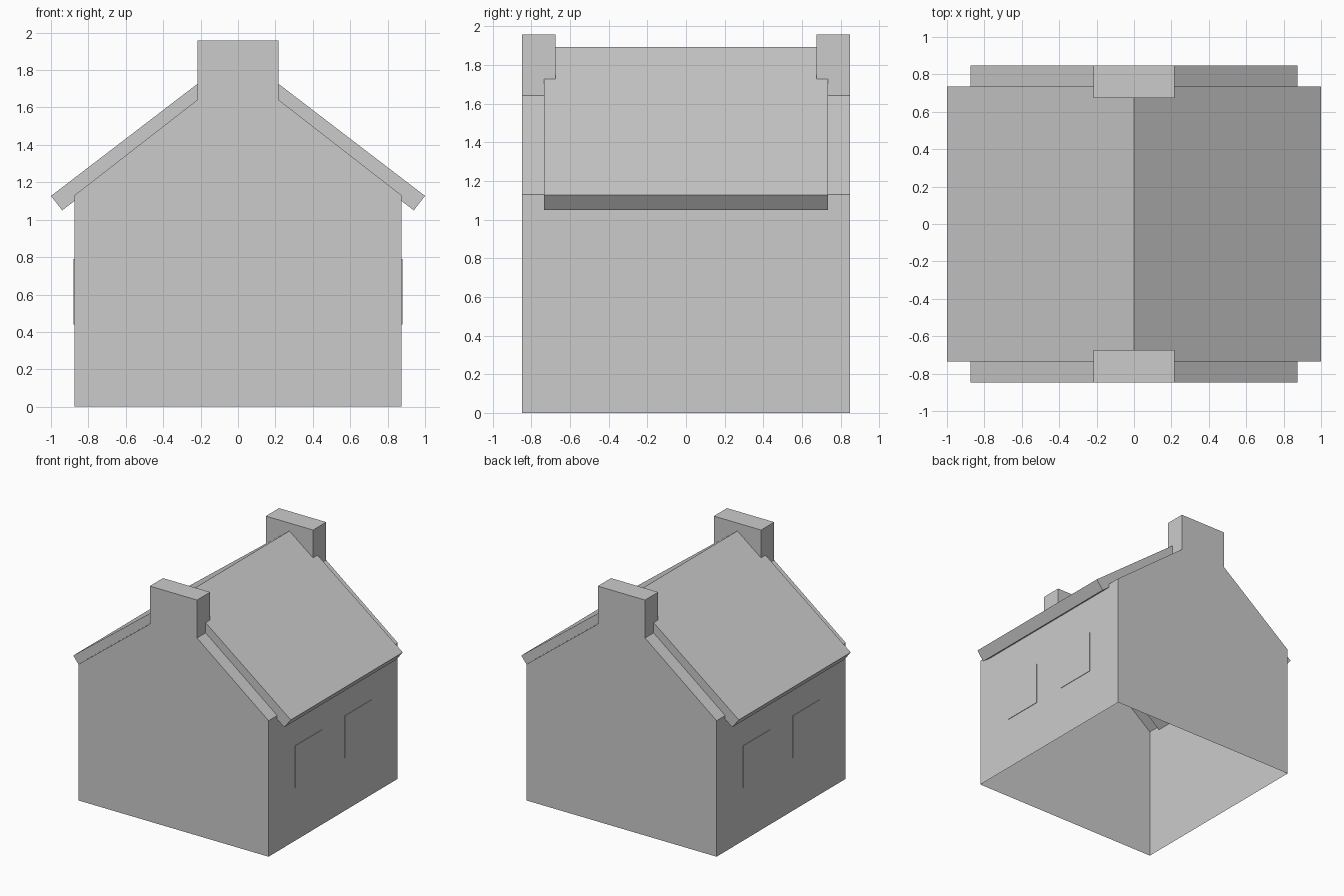
import bpy
import bmesh

cube = bpy.data.objects.get("Cube")
if cube:
    bpy.data.objects.remove(cube, do_unlink=True)

# Single plain grey
grey = bpy.data.materials.new("plain grey")
grey.use_nodes = True
colour = (0.6, 0.6, 0.6, 1)
grey.diffuse_color = colour
grey.node_tree.nodes["Principled BSDF"].inputs["Base Color"].default_value = colour


def extrude_profile(name, profile, y0, y1, open_bottom=False):
    """Extrude an x/z outline along y; optionally leave the ground face open."""
    bm = bmesh.new()
    face = bm.faces.new([bm.verts.new((x, y0, z)) for x, z in profile])
    ext = bmesh.ops.extrude_face_region(bm, geom=[face], use_keep_orig=True)
    moved = [v for v in ext["geom"] if isinstance(v, bmesh.types.BMVert)]
    bmesh.ops.translate(bm, verts=moved, vec=(0, y1 - y0, 0))
    bmesh.ops.recalc_face_normals(bm, faces=bm.faces)
    if open_bottom:
        floor = [f for f in bm.faces if f.calc_center_median().z < 0.001]
        bmesh.ops.delete(bm, geom=floor, context="FACES")
    mesh = bpy.data.meshes.new(name)
    bm.to_mesh(mesh)
    bm.free()
    mesh.materials.append(grey)
    obj = bpy.data.objects.new(name, mesh)
    bpy.context.collection.objects.link(obj)
    return obj


def mirrored(half):
    """Complete a right-hand outline whose points run from bottom to top."""
    return half + [(-x, z) for x, z in reversed(half) if x > 0]


def rectangle(x0, x1, z0, z1):
    return [(x0, z0), (x1, z0), (x1, z1), (x0, z1)]


WALL_X, WALL_Y, ROOF_Y = 0.875, 0.848, 0.735

# Hollow house shell with pointed gables and no floor
extrude_profile("house_walls", mirrored([(WALL_X, 0), (WALL_X, 1.13), (0, 1.81)]),
                -WALL_Y, WALL_Y, open_bottom=True)

# Pitched roof slab, set in from the gable ends
extrude_profile("roof", [(1, 1.127), (0, 1.892), (-1, 1.127),
                         (-0.94, 1.05), (0, 1.767), (0.94, 1.05)], -ROOF_Y, ROOF_Y)

# Chimneys flush with each gable, and thin window panes on the long walls
for end, side in ((-1, "front"), (1, "back")):
    extrude_profile(side + "_chimney", rectangle(-0.217, 0.217, 1.64, 1.957),
                    end * 0.675, end * WALL_Y)
    for wall, hand in ((-1, "right"), (1, "left")):
        extrude_profile(f"{side}_{hand}_window",
                        rectangle(wall * WALL_X, wall * (WALL_X + 0.004), 0.44, 0.79),
                        end * 0.15, end * 0.5)
